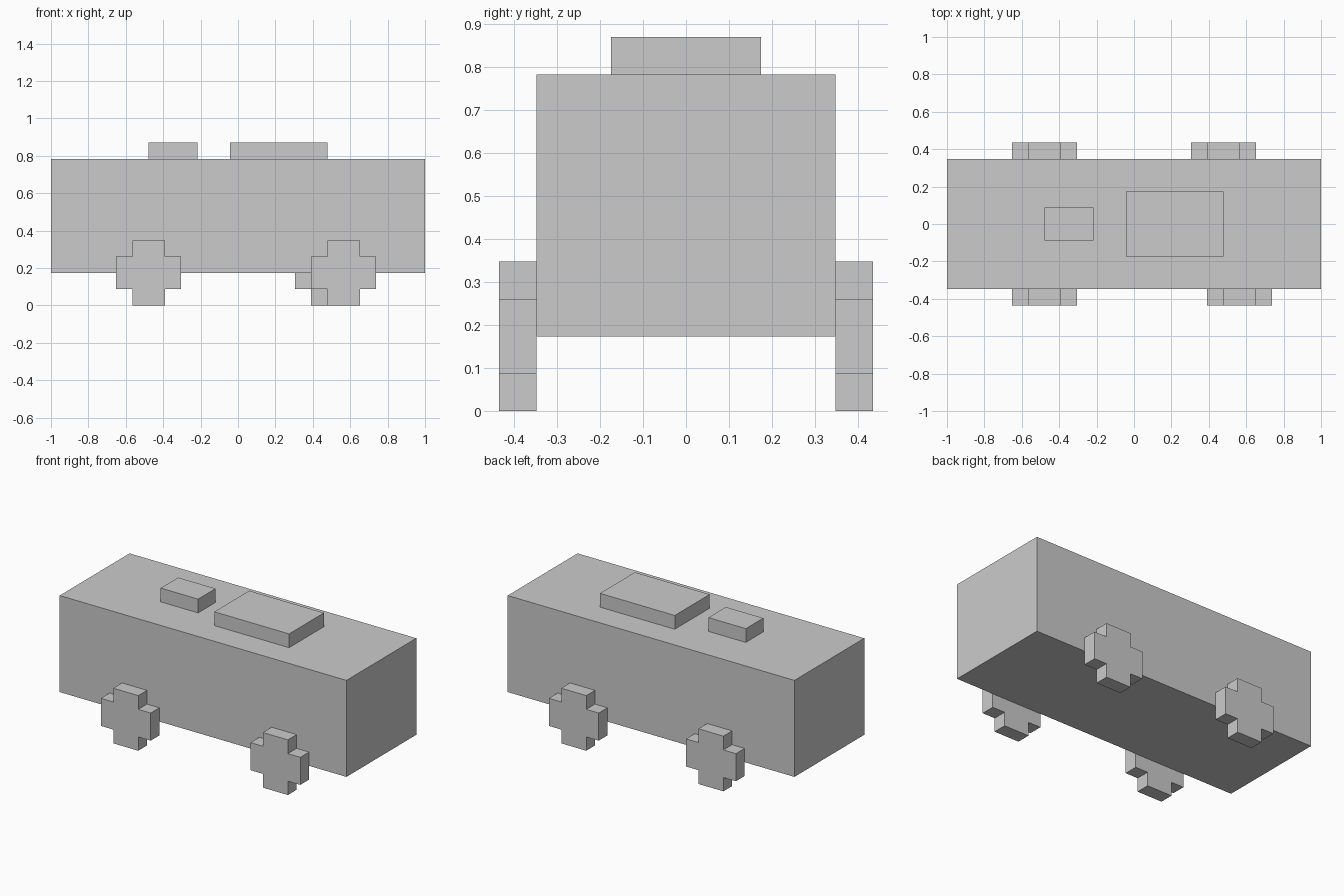
import bpy, bmesh

if "Cube" in bpy.data.objects:
    bpy.data.objects.remove(bpy.data.objects["Cube"])

U = 2 / 23  # one voxel


def prism(name, outline, y0, y1):
    """Extrude an x-z outline (in voxels) from y0 to y1."""
    bm = bmesh.new()
    face = bm.faces.new([bm.verts.new((x * U, y0 * U, z * U)) for x, z in outline])
    ext = bmesh.ops.extrude_face_region(bm, geom=[face])
    verts = [v for v in ext["geom"] if isinstance(v, bmesh.types.BMVert)]
    bmesh.ops.translate(bm, verts=verts, vec=(0, (y1 - y0) * U, 0))
    bmesh.ops.recalc_face_normals(bm, faces=bm.faces)
    mesh = bpy.data.meshes.new(name)
    bm.to_mesh(mesh)
    bm.free()
    obj = bpy.data.objects.new(name, mesh)
    bpy.context.collection.objects.link(obj)
    return obj


def box(name, x0, x1, half_y, z0, z1):
    return prism(name, [(x0, z0), (x1, z0), (x1, z1), (x0, z1)], -half_y, half_y)


# Body and roof units
box("bus_body", -11.5, 11.5, 4, 2, 9)
box("small_roof_unit", -5.5, -2.5, 1, 9, 10)
box("large_roof_unit", -0.5, 5.5, 2, 9, 10)

# Blocky plus-shaped wheels; the right-hand pair is offset by one voxel
PLUS = [(-1, 0), (1, 0), (1, 1), (2, 1), (2, 3), (1, 3),
        (1, 4), (-1, 4), (-1, 3), (-2, 3), (-2, 1), (-1, 1)]
for name, x, y in [("front_left_wheel", -5.5, -5), ("front_right_wheel", 6.5, -5),
                   ("back_left_wheel", -5.5, 4), ("back_right_wheel", 5.5, 4)]:
    prism(name, [(x + px, pz) for px, pz in PLUS], y, y + 1)
